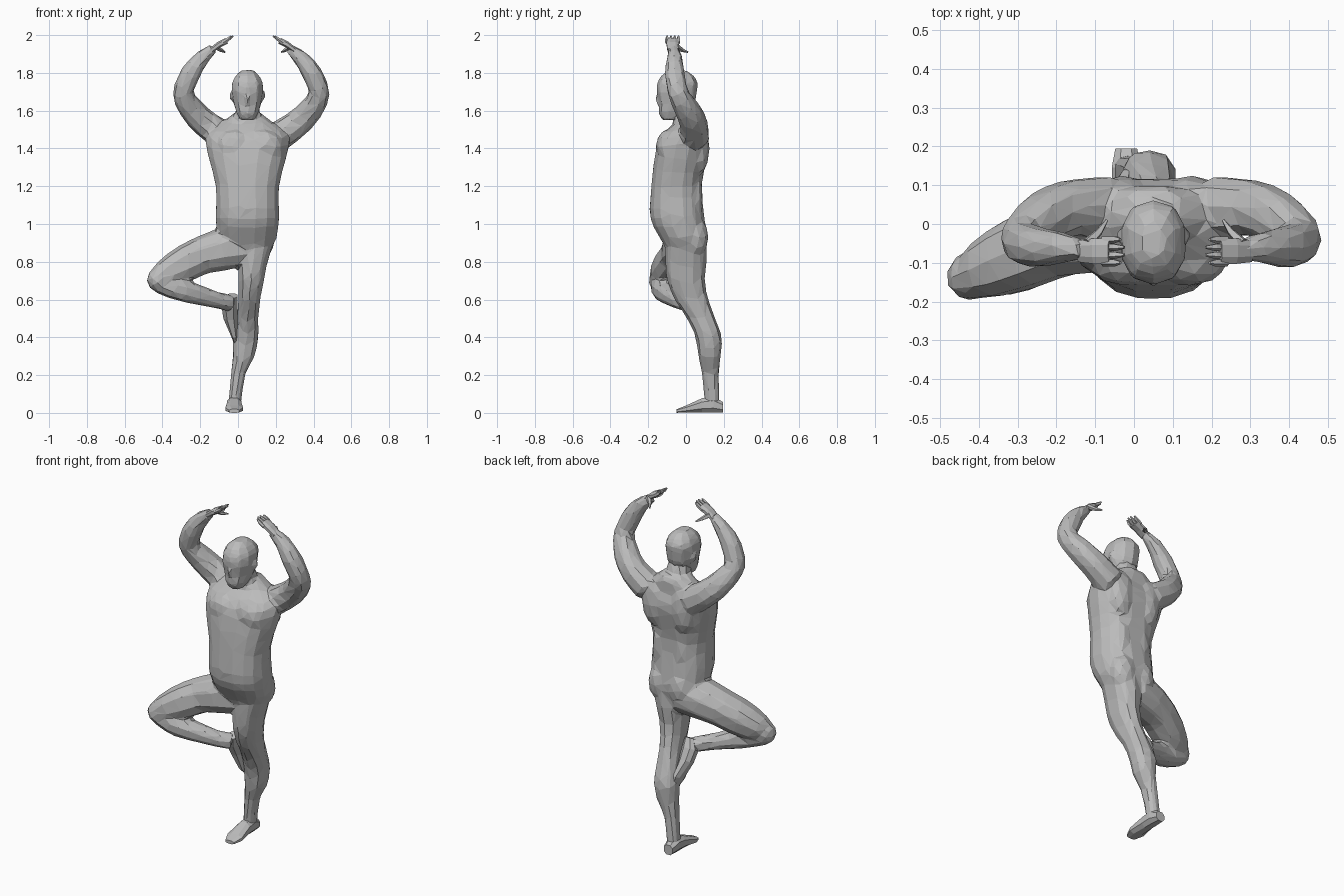
import bpy
import bmesh
from math import cos, sin, pi, copysign
from mathutils import Vector, Matrix

X, Y, Z = Vector((1, 0, 0)), Vector((0, 1, 0)), Vector((0, 0, 1))
CHEST, ARMS, HANDS = .06, .07, .08  # centre lines, as the upper body leans to its left
SIDES = {"right": -1, "left": 1}

default_cube = bpy.data.objects.get("Cube")
if default_cube:
    bpy.data.objects.remove(default_cube, do_unlink=True)

grey = bpy.data.materials.new("plain grey")
grey.use_nodes = True
grey.diffuse_color = (.5, .5, .5, 1)
for node in grey.node_tree.nodes:
    if node.type == "BSDF_PRINCIPLED":
        node.inputs["Base Color"].default_value = grey.diffuse_color


def refine(rings, steps):
    """Insert smoothly interpolated rings between the given ones."""
    result = []
    last = len(rings) - 1
    for i in range(last):
        before, start = rings[max(i - 1, 0)], rings[i]
        end, after = rings[i + 1], rings[min(i + 2, last)]
        for step in range(steps):
            t = step / steps
            leave, arrive = (end - before) / 2, (after - start) / 2
            gap = end - start
            curve = (leave + arrive - 2 * gap) * t + 3 * gap - 2 * leave - arrive
            result.append(start + leave * t + curve * t * t)
    return result + [rings[last]]


def loft(bm, rings, ref, axis=None, sides=10, steps=3):
    """Closed tube through rings of x, y, z, half size along ref, other half size."""
    rings = refine([Vector(ring) for ring in rings], steps)
    centres = [Vector(ring[:3]) for ring in rings]
    loops = []
    for i, (centre, ring) in enumerate(zip(centres, rings)):
        following = centres[min(i + 1, len(rings) - 1)]
        previous = centres[max(i - 1, 0)]
        tangent = axis or (following - previous).normalized()
        u = (ref - tangent * ref.dot(tangent)).normalized()
        v = tangent.cross(u)
        loop = []
        for k in range(sides):
            angle = 2 * pi * (k + .5) / sides
            across, deep = (copysign(abs(w) ** .85, w) for w in (cos(angle), sin(angle)))
            loop.append(bm.verts.new(centre + u * across * ring[3] + v * deep * ring[4]))
        loops.append(loop)
    for low, high in zip(loops, loops[1:]):
        for k in range(sides):
            n = (k + 1) % sides
            bm.faces.new((low[k], low[n], high[n], high[k]))
    bm.faces.new(loops[0][::-1])
    bm.faces.new(loops[-1])


def limb(bm, points, ref, side=1, middle=0, depth=1, **options):
    """Tube through points of x, y, z, radius, on one side of a middle line."""
    rings = []
    for x, y, z, radius in points:
        rings.append((middle + side * x, y, z, radius, radius * depth))
    loft(bm, rings, ref, **options)


def bulge(bm, centre, size):
    """Ellipsoid used for a muscle or other rounded mass."""
    matrix = Matrix.Translation(centre) @ Matrix.Diagonal((*size, 1))
    bmesh.ops.create_icosphere(bm, subdivisions=2, radius=1, matrix=matrix)


def finish(bm, name):
    bmesh.ops.recalc_face_normals(bm, faces=bm.faces)
    mesh = bpy.data.meshes.new(name)
    bm.to_mesh(mesh)
    bm.free()
    mesh.materials.append(grey)
    part = bpy.data.objects.new(name, mesh)
    bpy.context.collection.objects.link(part)
    return part


def fuse_skin(part, voxel, keep):
    """Fuse overlapping masses into one skin with broad flat facets."""
    fuse = part.modifiers.new("fuse", "REMESH")
    fuse.mode = "VOXEL"
    fuse.voxel_size = voxel
    soften = part.modifiers.new("soften", "SMOOTH")
    soften.factor = .5
    soften.iterations = 4
    facet = part.modifiers.new("facet", "DECIMATE")
    facet.ratio = keep


def make_foot(name, heel, toe, up):
    """Flat-soled foot from heel to toe; up points from the sole to the instep."""
    bm = bmesh.new()
    along = (toe - heel).normalized()
    profile = ((0, .03, .03), (.2, .04, .045), (.45, .04, .04), (.8, .05, .02), (1, .03, .01))
    rings = []
    for t, width, height in profile:
        rings.append((*(heel.lerp(toe, t) + up * height), width, height))
    loft(bm, rings, along.cross(up), along, sides=8, steps=1)
    finish(bm, name)


body = bmesh.new()

# Torso, from the crotch to the base of the neck: y, z, half width, half depth
trunk = [
    (0, .8, .08, .07),
    (-.01, .91, .15, .12),
    (-.045, 1.03, .17, .145),
    (-.05, 1.2, .17, .135),
    (-.02, 1.4, .22, .14),
    (-.01, 1.48, .21, .11),
    (.02, 1.54, .13, .08),
    (.02, 1.58, .08, .07),
]
loft(body, [(.05, *ring) for ring in trunk], X, Z, sides=16)

# Neck
limb(body, [(.05, .02, 1.48, .08), (.05, -.02, 1.64, .06)], X, axis=Z)

# Belly, chest, shoulder blades, lower back and buttocks
bulge(body, (.04, -.1, 1.08), (.12, .095, .11))
for side in SIDES.values():
    bulge(body, (CHEST + side * .08, -.1, 1.41), (.1, .06, .09))
    bulge(body, (CHEST + side * .09, .07, 1.4), (.08, .055, .14))
    bulge(body, (CHEST + side * .06, .045, 1.13), (.06, .045, .18))
    bulge(body, (CHEST + side * .06, .05, .93), (.08, .07, .11))

# Raised arms, from shoulder to wrist
for side in SIDES.values():
    limb(body, [
        (.14, .045, 1.46, .08),
        (.24, .04, 1.53, .073),
        (.31, .01, 1.6, .067),
        (.36, -.04, 1.69, .055),
        (.32, -.06, 1.8, .053),
        (.26, -.06, 1.88, .04),
        (.2, -.07, 1.93, .026),
    ], Y, side, ARMS)

# Standing leg, from hip to ankle
loft(body, [
    (.1, 0, .93, .1, .11),
    (.08, 0, .8, .08, .11),
    (.07, 0, .7, .07, .1),
    (.06, .03, .6, .06, .09),
    (.05, .08, .5, .06, .075),
    (.04, .12, .4, .07, .07),
    (.03, .125, .3, .06, .06),
    (0, .13, .2, .04, .045),
    (-.02, .14, .03, .035, .04),
], X, Z)

# Raised thigh, knee and shin
limb(body, [
    (.02, 0, .88, .11),
    (-.1, -.02, .86, .11),
    (-.2, -.04, .83, .1),
    (-.3, -.08, .78, .095),
    (-.39, -.12, .73, .075),
    (-.43, -.13, .7, .05),
], Y)
bulge(body, (-.42, -.135, .705), (.065, .065, .065))
limb(body, [
    (-.42, -.13, .69, .055),
    (-.3, -.12, .65, .06),
    (-.12, -.05, .6, .045),
    (-.04, 0, .58, .045),
], Y)
fuse_skin(finish(body, "body"), voxel=.012, keep=.04)

# Head, from chin to crown, with nose and ears
head = bmesh.new()
skull = [
    (-.085, 1.55, .04, .04),
    (-.07, 1.59, .06, .075),
    (-.05, 1.64, .075, .095),
    (-.05, 1.7, .085, .107),
    (-.045, 1.75, .083, .106),
    (-.045, 1.79, .06, .08),
    (-.045, 1.815, .03, .04),
]
loft(head, [(.05, *ring) for ring in skull], X, Z)
bulge(head, (.05, -.14, 1.66), (.015, .022, .035))
for side in SIDES.values():
    bulge(head, (.05 + side * .08, -.03, 1.68), (.015, .02, .03))
fuse_skin(finish(head, "head"), voxel=.01, keep=.06)

# Hands: palm, four fingers and thumb
for label, side in SIDES.items():
    hand = bmesh.new()
    limb(hand, [(.22, -.07, 1.92, .03), (.18, -.07, 1.95, .035), (.14, -.07, 1.97, .035)],
         Y, side, HANDS, depth=.5, sides=8, steps=1)
    for spread in (-.03, -.01, .01, .03):
        y = -.07 + spread
        reach = .1 + abs(spread) / 2
        limb(hand, [(.16, y, 1.96, .01), (.13, y, 1.98, .01), (reach, y, 1.995, .004)],
             Y, side, HANDS, sides=5, steps=1)
    limb(hand, [(.2, -.05, 1.94, .015), (.17, -.02, 1.92, .01), (.15, .01, 1.91, .004)],
         Z, side, HANDS, sides=5, steps=1)
    finish(hand, label + "_hand")

# Planted foot, and raised foot with its sole against the standing leg
make_foot("left_foot", Vector((-.02, .195, 0)), Vector((-.02, -.05, 0)), Z)
make_foot("right_foot", Vector((0, 0, .62)), Vector((0, .12, .37)), -X)
